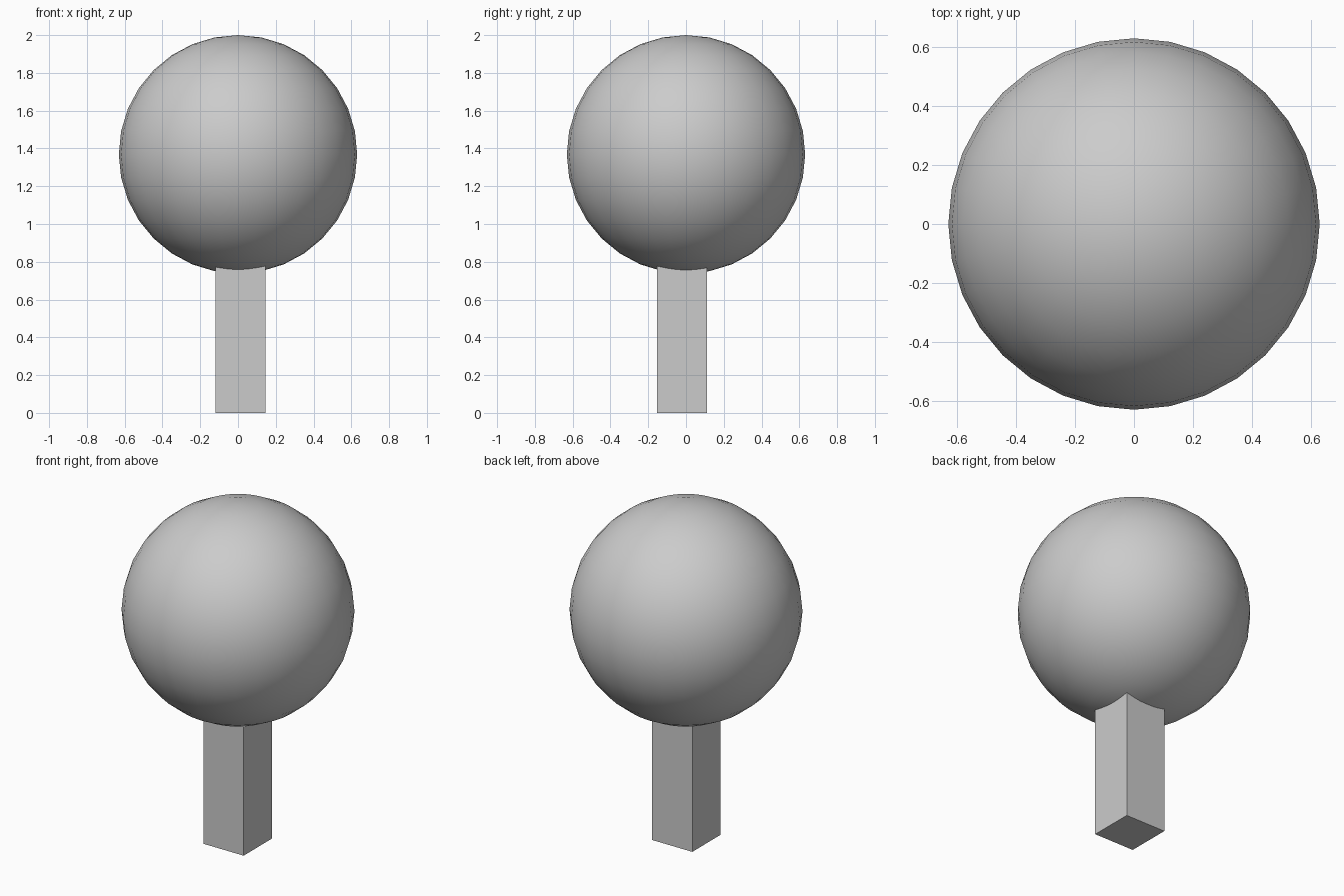
import bpy

if "Cube" in bpy.data.objects:
    bpy.data.objects.remove(bpy.data.objects["Cube"])

# Square trunk, slightly off centre, running up into the crown
x0, x1 = -0.12, 0.145
y0, y1 = -0.154, 0.112
height = 0.86
bpy.ops.mesh.primitive_cube_add(size=1, location=((x0 + x1) / 2, (y0 + y1) / 2, height / 2))
trunk = bpy.context.object
trunk.name = "trunk"
trunk.scale = (x1 - x0, y1 - y0, height)
bpy.ops.object.transform_apply(location=False, rotation=False, scale=True)

# Smooth round crown
radius = 0.631
bpy.ops.mesh.primitive_uv_sphere_add(segments=32, ring_count=16, radius=radius,
                                     location=(0, 0, 2 - radius))
crown = bpy.context.object
crown.name = "crown"
bpy.ops.object.shade_smooth()
